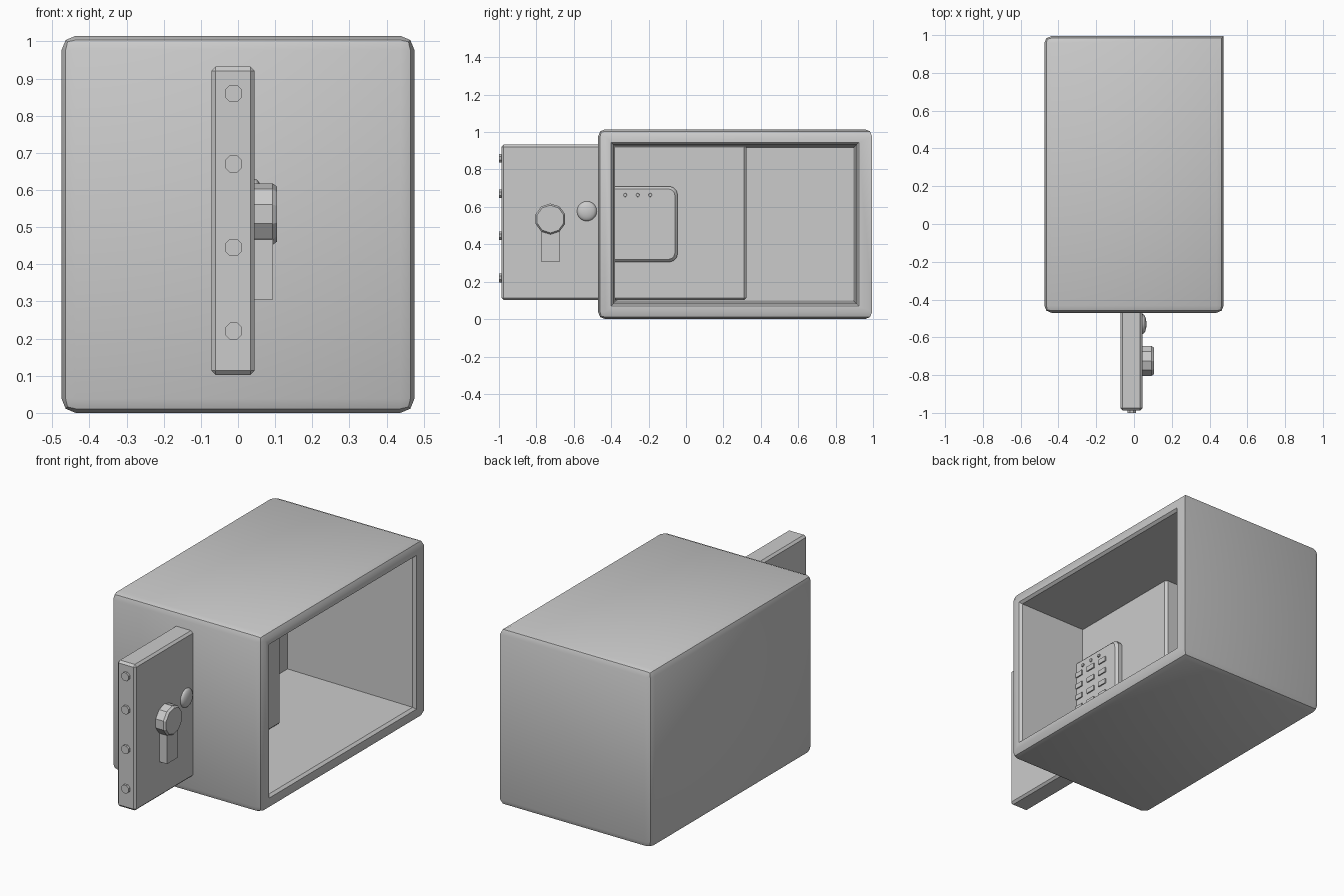
import bpy, bmesh, math
from mathutils import Matrix, Vector

if "Cube" in bpy.data.objects:
    bpy.data.objects.remove(bpy.data.objects["Cube"])


def finish(name, bm, angle=35):
    bmesh.ops.recalc_face_normals(bm, faces=bm.faces[:])
    me = bpy.data.meshes.new(name)
    bm.to_mesh(me)
    bm.free()
    me.shade_smooth()
    me.set_sharp_from_angle(angle=math.radians(angle))
    ob = bpy.data.objects.new(name, me)
    bpy.context.scene.collection.objects.link(ob)
    return ob


def box_bm(lo, hi):
    lo, hi = Vector(lo), Vector(hi)
    bm = bmesh.new()
    bmesh.ops.create_cube(bm, size=1, matrix=Matrix.Translation((lo + hi) / 2)
                          @ Matrix.Diagonal((*(hi - lo), 1)))
    return bm


def bevel(bm, edges, width, segments=1):
    bmesh.ops.bevel(bm, geom=edges, offset=width, offset_type='OFFSET',
                    segments=segments, profile=0.5, affect='EDGES')


def box(name, lo, hi, width=0):
    bm = box_bm(lo, hi)
    if width:
        bevel(bm, bm.edges[:], width)
    return finish(name, bm, 20)


def disc(name, base, axis, r, depth, sides, taper=1, turn=0):
    """Prism or frustum standing on a base point along an axis."""
    bm = bmesh.new()
    axis = Vector(axis)
    rot = axis.to_track_quat('Z', 'Y').to_matrix().to_4x4()
    m = (Matrix.Translation(Vector(base) + axis * depth / 2) @ rot
         @ Matrix.Rotation(turn, 4, 'Z'))
    bmesh.ops.create_cone(bm, cap_ends=True, segments=sides, radius1=r,
                          radius2=r * taper, depth=depth, matrix=m)
    return bm


# Safe body: rings of rectangles lofted from the back, round the rim, into the cavity
Y0, Y1, Z1, X0, X1 = -0.47, 0.995, 1.015, -0.475, 0.475
bm = bmesh.new()
rings = []
for x, i in [(X0, 0), (X1, 0), (X1, 0.07), (0.46, 0.082), (-0.315, 0.1)]:
    rings.append([bm.verts.new((x, y, z)) for y, z in
                  [(Y0 + i, i), (Y1 - i, i), (Y1 - i, Z1 - i), (Y0 + i, Z1 - i)]])
for a, b in zip(rings, rings[1:]):
    for k in range(4):
        bm.faces.new((a[k], a[(k + 1) % 4], b[(k + 1) % 4], b[k]))
bm.faces.new(rings[0])
bm.faces.new(rings[-1])
outer = set(rings[0] + rings[1])
plain = {rings[1][1], rings[1][2]}          # this rim edge stays sharp
bevel(bm, [e for e in bm.edges if set(e.verts) <= outer and set(e.verts) != plain],
      0.038, 2)
finish("safe_body", bm)

# Door slab, pushed sideways through the front wall
FX = 0.045
box("door", (-0.072, -0.987, 0.102), (FX, 0.323, 0.933), 0.012)

# Locking bolts on the door edge
for n, z in enumerate((0.86, 0.67, 0.445, 0.22)):
    finish(f"bolt_{n + 1}", disc("bolt", (-0.012, -0.98, z), (0, -1, 0), 0.025,
                                 0.02, 8, turn=math.pi / 8), 20)

# Turning knob: ten-sided with a chamfered cap, and its handle
bm = bmesh.new()
rings = []
for x, r in [(FX - 0.005, 0.083), (0.093, 0.083), (0.105, 0.074)]:
    rings.append([bm.verts.new((x, -0.725 + r * math.sin(k * math.tau / 10),
                                0.535 + r * math.cos(k * math.tau / 10)))
                  for k in range(10)])
for a, b in zip(rings, rings[1:]):
    for k in range(10):
        bm.faces.new((a[k], a[(k + 1) % 10], b[(k + 1) % 10], b[k]))
bm.faces.new(rings[0])
bm.faces.new(rings[-1])
finish("knob", bm, 20)
box("knob_handle", (FX - 0.005, -0.772, 0.305), (0.094, -0.676, 0.53))

# Domed keyhole cover
bm = bmesh.new()
bmesh.ops.create_uvsphere(bm, u_segments=16, v_segments=10, radius=0.053,
                          matrix=Matrix.Translation((FX, -0.53, 0.577))
                          @ Matrix.Diagonal((0.4, 1, 1, 1)))
finish("keyhole_cover", bm)

# Keypad plate with rounded corners and a chamfered face
PX = 0.085
bm = box_bm((FX - 0.005, -0.467, 0.305), (PX, -0.045, 0.71))
bevel(bm, [e for e in bm.edges if abs(e.verts[0].co.x - e.verts[1].co.x) > 0.01], 0.045, 3)
bevel(bm, [e for e in bm.edges if all(v.co.x > PX - 0.001 for v in e.verts)], 0.015)
finish("keypad", bm)

# Keypad buttons and indicator lights
for c in range(3):
    y = -0.26 + (c - 1) * 0.097
    for r in range(4):
        z = 0.62 - r * 0.069
        box(f"button_{r * 3 + c + 1}", (PX - 0.005, y - 0.028, z - 0.014),
            (PX + 0.007, y + 0.028, z + 0.014))
    finish(f"light_{c + 1}", disc("light", (PX - 0.005, -0.258 + (c - 1) * 0.067, 0.663),
                                  (1, 0, 0), 0.011, 0.012, 8, 0.8), 30)
